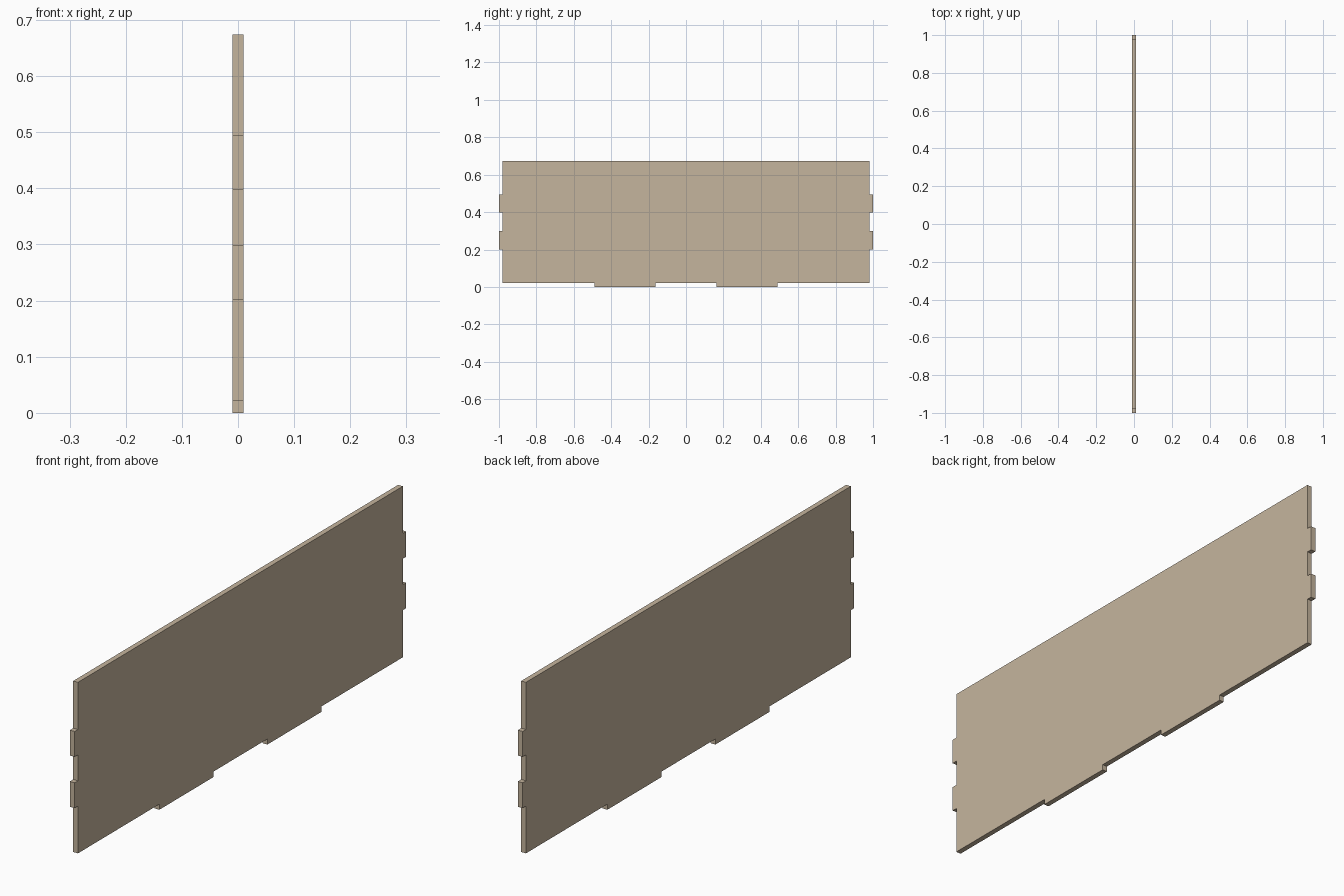
import bpy, bmesh

if "Cube" in bpy.data.objects:
    bpy.data.objects.remove(bpy.data.objects["Cube"])

THICK = 0.02                # panel thickness along x
EDGE, TIP = 0.98, 1.0       # body edge and side tab tip in y
BASE, TOP = 0.021, 0.674    # body bottom and top in z
SIDE_TABS = [(0.201, 0.298), (0.397, 0.494)]
FOOT_TAB = (0.163, 0.489)

# Right half of the outline (y, z), bottom centre up to the top corner
half = [(FOOT_TAB[0], BASE), (FOOT_TAB[0], 0), (FOOT_TAB[1], 0),
        (FOOT_TAB[1], BASE), (EDGE, BASE)]
for low, high in SIDE_TABS:
    half += [(EDGE, low), (TIP, low), (TIP, high), (EDGE, high)]
half.append((EDGE, TOP))

# Mirror to close the outline
outline = half + [(-y, z) for y, z in reversed(half)]

# Extrude the outline into a flat board
bm = bmesh.new()
face = bm.faces.new([bm.verts.new((-THICK / 2, y, z)) for y, z in outline])
ext = bmesh.ops.extrude_face_region(bm, geom=[face], use_keep_orig=True)
moved = [g for g in ext["geom"] if isinstance(g, bmesh.types.BMVert)]
bmesh.ops.translate(bm, verts=moved, vec=(THICK, 0, 0))
bmesh.ops.recalc_face_normals(bm, faces=bm.faces[:])
mesh = bpy.data.meshes.new("tabbed_panel")
bm.to_mesh(mesh)
bm.free()

panel = bpy.data.objects.new("tabbed_panel", mesh)
bpy.context.collection.objects.link(panel)

# Pale wood colour
wood = bpy.data.materials.new("pale_wood")
wood.diffuse_color = (0.56, 0.46, 0.34, 1)
wood.use_nodes = True
wood.node_tree.nodes["Principled BSDF"].inputs["Base Color"].default_value = wood.diffuse_color
mesh.materials.append(wood)
